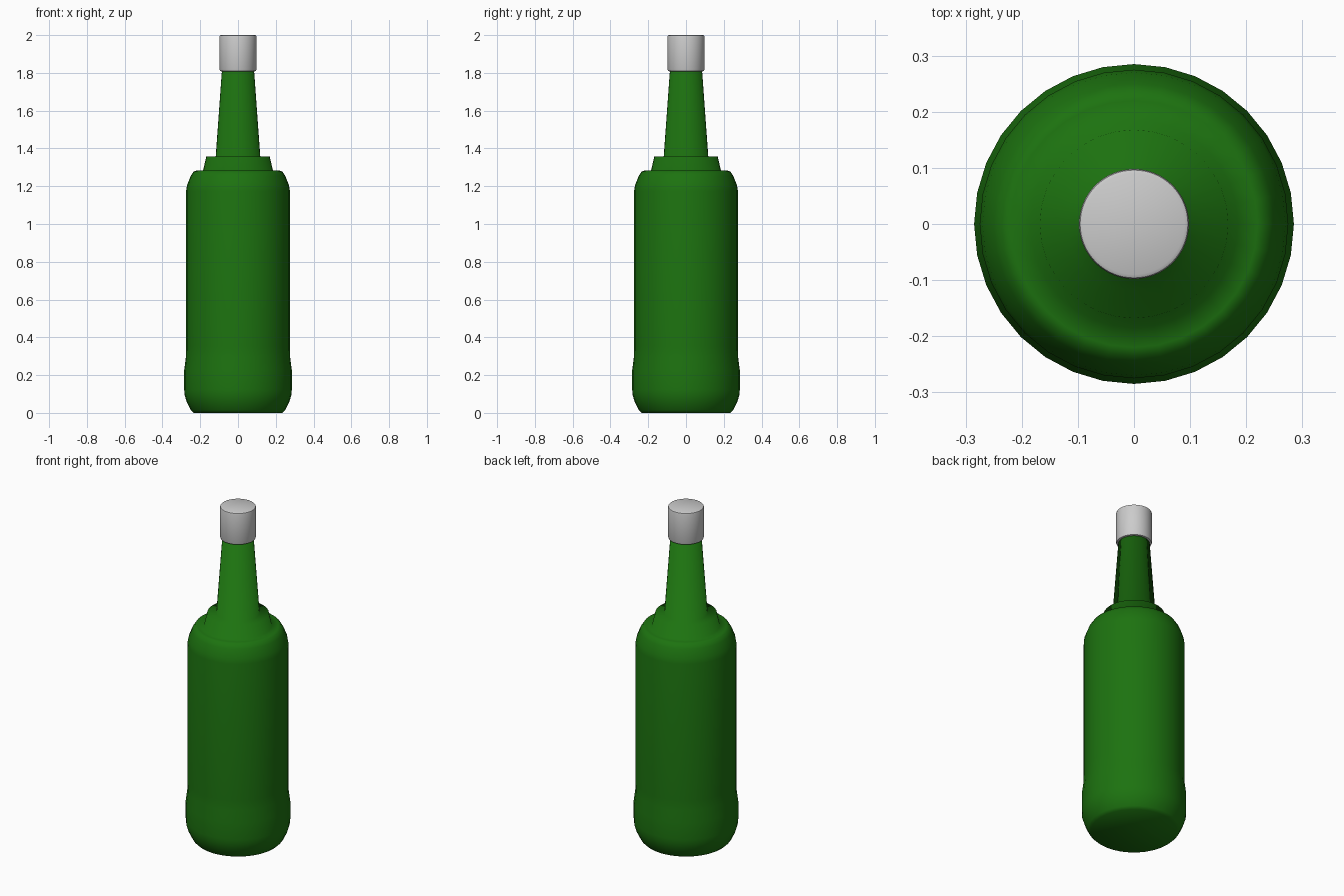
import bpy, bmesh
from math import cos, sin, pi

if "Cube" in bpy.data.objects:
    bpy.data.objects.remove(bpy.data.objects["Cube"])


def lathe(name, profile, sides):
    """Spin a (radius, height) profile round z and cap both ends."""
    bm = bmesh.new()
    rings = []
    for r, z in profile:
        rings.append([bm.verts.new((r * cos(2 * pi * i / sides),
                                    r * sin(2 * pi * i / sides), z))
                      for i in range(sides)])
    for low, high in zip(rings, rings[1:]):
        for i in range(sides):
            j = (i + 1) % sides
            bm.faces.new((low[i], low[j], high[j], high[i]))
    bm.faces.new(rings[0][::-1])
    bm.faces.new(rings[-1])
    for f in bm.faces:
        f.smooth = True
    mesh = bpy.data.meshes.new(name)
    bm.to_mesh(mesh)
    bm.free()
    obj = bpy.data.objects.new(name, mesh)
    bpy.context.collection.objects.link(obj)
    return obj


# Glass: base bulge, straight body, stepped shoulder, tapered neck
bottle = lathe("bottle", [
    (0.235, 0.005), (0.25, 0.02), (0.272, 0.065), (0.283, 0.10),
    (0.285, 0.13), (0.285, 0.23), (0.276, 0.30), (0.275, 0.36),
    (0.275, 1.18), (0.27, 1.21), (0.25, 1.26), (0.235, 1.283),
    (0.22, 1.288), (0.185, 1.288), (0.168, 1.362),
    (0.118, 1.362), (0.085, 1.82)], 32)
glass = bpy.data.materials.new("green_glass")
glass.diffuse_color = (0.012, 0.17, 0.005, 1)
glass.use_nodes = True
glass.node_tree.nodes["Principled BSDF"].inputs["Base Color"].default_value = glass.diffuse_color
bottle.data.materials.append(glass)
bottle.location.z = -0.005

# Screw cap with softened rims
cap = lathe("cap", [
    (0.088, 1.808), (0.095, 1.81), (0.098, 1.818),
    (0.098, 1.99), (0.096, 1.997), (0.09, 2.0)], 64)
bpy.context.view_layer.objects.active = cap
cap.select_set(True)
bpy.ops.object.shade_smooth_by_angle(angle=0.7)
